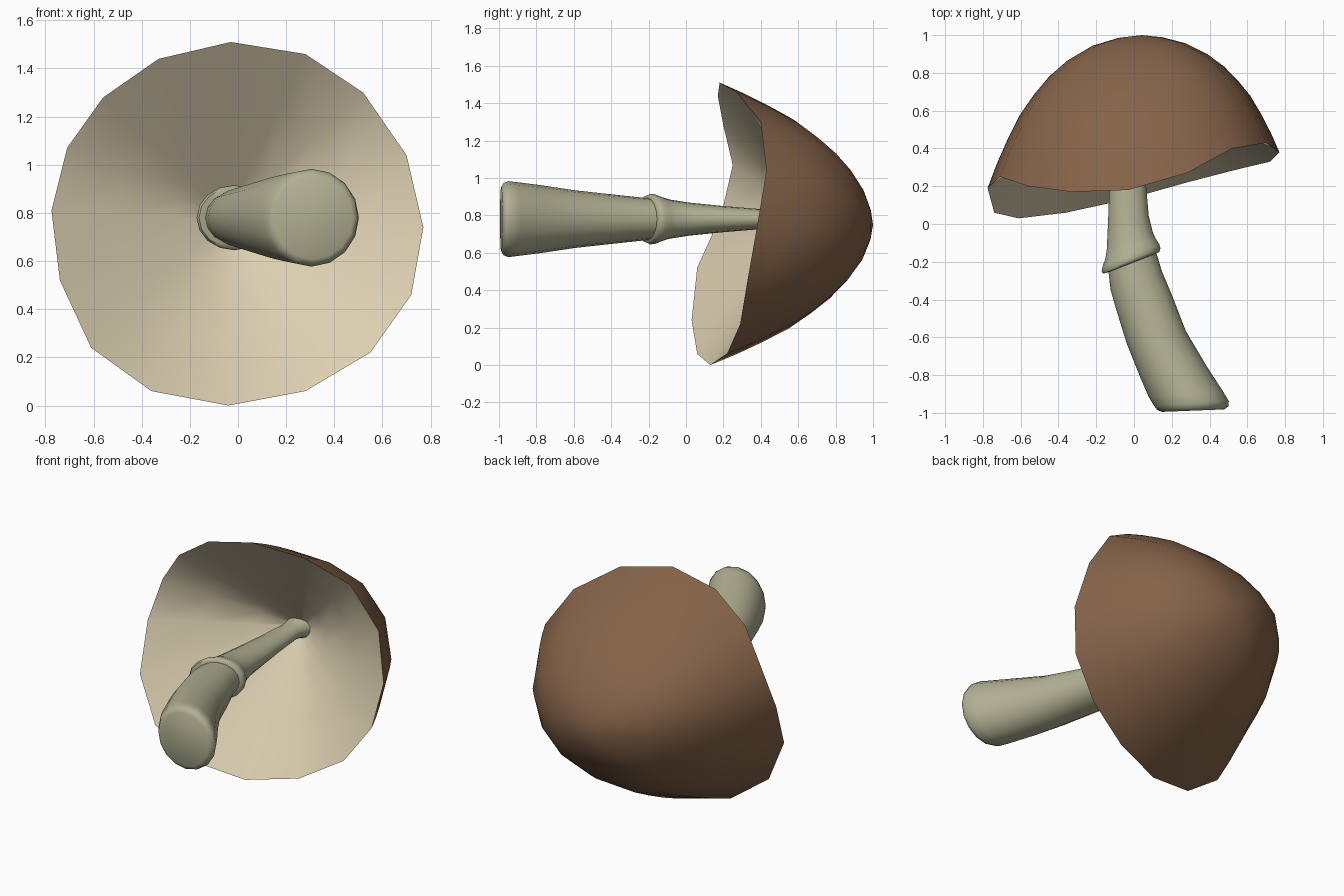
import bpy, bmesh, math
from mathutils import Vector

if "Cube" in bpy.data.objects:
    bpy.data.objects.remove(bpy.data.objects["Cube"])


def material(name, rgb):
    m = bpy.data.materials.new(name)
    m.diffuse_color = (*rgb, 1)
    m.use_nodes = True
    m.node_tree.nodes["Principled BSDF"].inputs["Base Color"].default_value = m.diffuse_color
    return m


def build(name, rings, mats, start=None, end=None, mat_rule=lambda i: 0, angle=50):
    """Bridge rings of points; close each end with a pole point or a flat face."""
    bm = bmesh.new()
    loops = [[bm.verts.new(p) for p in r] for r in rings]
    n = len(loops[0])
    for i, (a, b) in enumerate(zip(loops, loops[1:])):
        for j in range(n):
            k = (j + 1) % n
            bm.faces.new((a[j], a[k], b[k], b[j])).material_index = mat_rule(i)
    for loop, pole, i in ((loops[0], start, 0), (loops[-1], end, len(loops) - 2)):
        if pole is None:
            bm.faces.new(loop).material_index = mat_rule(i)
        else:
            v = bm.verts.new(pole)
            for j in range(n):
                bm.faces.new((v, loop[j], loop[(j + 1) % n])).material_index = mat_rule(i)
    bmesh.ops.recalc_face_normals(bm, faces=bm.faces)
    me = bpy.data.meshes.new(name)
    bm.to_mesh(me)
    bm.free()
    for m in mats:
        me.materials.append(m)
    ob = bpy.data.objects.new(name, me)
    bpy.context.collection.objects.link(ob)
    bpy.ops.object.select_all(action='DESELECT')
    ob.select_set(True)
    bpy.context.view_layer.objects.active = ob
    bpy.ops.object.shade_smooth_by_angle(angle=math.radians(angle))
    return ob


brown = material("cap_brown", (0.235, 0.125, 0.066))
cream = material("gill_cream", (0.72, 0.63, 0.44))
green = material("stem_grey_green", (0.44, 0.44, 0.295))

# Cap: a dome sweeping from the apex to a wavy rim, then a cone of gills inside
rim = [Vector(p) for p in (
    (-.03, .18, 1.51), (.28, .27, 1.46), (.52, .40, 1.30), (.70, .43, 1.04),
    (.77, .38, .74), (.72, .33, .46), (.55, .29, .22), (.28, .22, .06),
    (-.04, .13, 0), (-.36, .06, .06), (-.61, .03, .24), (-.74, .06, .52),
    (-.775, .19, .81), (-.71, .25, 1.07), (-.56, .20, 1.28), (-.33, .17, 1.44))]
apex, gill_apex = Vector((.04, 1, .75)), Vector((-.04, .70, .77))
profile = [(.15, .018), (.32, .07), (.48, .165), (.60, .27), (.70, .39),
           (.79, .52), (.87, .68), (.94, .84), (1, 1)]


def dome_point(edge, r, d):
    v = edge - apex
    up = v.z ** 2 / (v.x ** 2 + v.z ** 2)
    r -= .3 * up * r * (1 - r)
    return apex + Vector((v.x * r, v.y * d, v.z * r))


cap_rings = [[dome_point(e, r, d) for e in rim] for r, d in profile]
cap_rings += [[e.lerp(gill_apex, t) for e in rim] for t in (.35, .7, .93)]
last_dome = len(profile) - 1
build("cap", cap_rings, [brown, cream], apex, gill_apex,
      lambda i: 0 if i < last_dome else 1)

# Stem with its skirt: y, centre x, half width in x and z, tilt of the ring
sections = [
    (.69, -.04, .10, .085, 0), (.65, -.04, .075, .06, 0), (.58, -.04, .065, .05, 0),
    (.38, -.037, .085, .055, 0), (.20, -.033, .097, .07, .05),
    (.02, -.03, .108, .088, .2), (-.09, -.022, .122, .105, .36),
    (-.13, -.018, .133, .118, .39), (-.165, -.016, .15, .132, .39),
    (-.19, -.016, .156, .135, .39), (-.205, -.014, .148, .128, .39),
    (-.205, -.008, .127, .112, .39), (-.30, .012, .136, .122, .36),
    (-.42, .055, .145, .135, .32), (-.60, .118, .156, .155, .22),
    (-.78, .208, .178, .182, .14), (-.90, .274, .196, .197, .08),
    (-.95, .304, .198, .203, .06), (-.975, .311, .188, .193, .05),
    (-.988, .313, .165, .172, .04)]
N = 16
stem_rings = []
for y, cx, rx, rz, k in sections:
    ring = []
    for j in range(N):
        a = math.tau * j / N
        dx = rx * math.cos(a)
        ring.append((cx + dx, y + k * dx, .78 + rz * math.sin(a)))
    stem_rings.append(ring)
build("stem", stem_rings, [green], angle=60)
